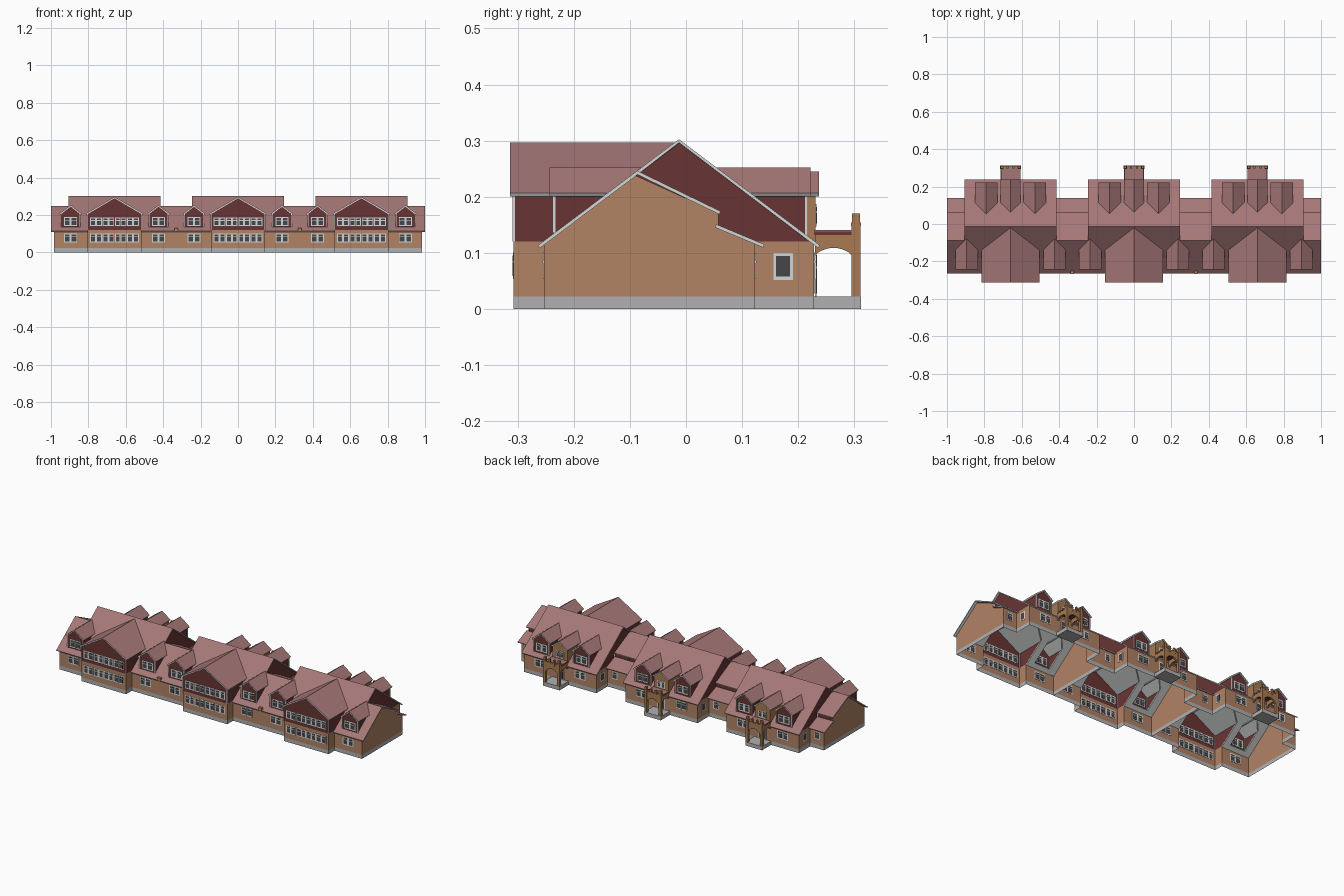
import bpy, bmesh, math

if "Cube" in bpy.data.objects:
    bpy.data.objects.remove(bpy.data.objects["Cube"])

def mat(name, rgb):
    m = bpy.data.materials.new(name)
    m.diffuse_color = [((v / 255 + .055) / 1.055) ** 2.4 for v in rgb] + [1]
    m.use_nodes = True
    m.node_tree.nodes["Principled BSDF"].inputs["Base Color"].default_value = m.diffuse_color
    return m

MATS = [mat("roof_pink", (166, 119, 119)), mat("plinth_grey", (176, 176, 176)),
        mat("trim_white", (212, 214, 214)), mat("maroon_cladding", (104, 52, 52)),
        mat("brick", (177, 130, 100)), mat("glass_dark", (70, 70, 74)),
        mat("porch_brick", (168, 122, 82))]
ROOF, GREY, WHITE, MAROON, BRICK, GLASS, PORCH = range(7)

# main roof planes: ridge height, slope, ridge y, eave distance from ridge
ZR, K, Y0, D = .3025, .752, -.0125, .2515
LOW = .0745                 # distance at which the low side roof leaves the front slope
def zs(d): return ZR - K * d
def dist(z): return (ZR - z) / K

def make(name, polys, cx, roof=0):
    bm = bmesh.new()
    for pts, m in polys:
        clean = [p for i, p in enumerate(pts) if math.dist(p, pts[i - 1]) > 1e-5]
        if len(clean) < 3:
            continue
        f = bm.faces.new([bm.verts.new(p) for p in clean])
        f.material_index = m
        f.normal_update()
        if roof and f.normal.z < 0:
            f.normal_flip()
    if roof:
        bmesh.ops.remove_doubles(bm, verts=bm.verts, dist=1e-4)
    me = bpy.data.meshes.new(name)
    bm.to_mesh(me)
    bm.free()
    for m in MATS:
        me.materials.append(m)
    ob = bpy.data.objects.new(name, me)
    ob.location.x = cx
    bpy.context.collection.objects.link(ob)
    if roof:                # thickness with light underside and fascia
        s = ob.modifiers.new("thickness", 'SOLIDIFY')
        s.thickness, s.offset = roof, -1
        s.material_offset = s.material_offset_rim = WHITE
    return ob

def box(c, size, m):
    (x, y, z), (a, b, h) = c, [v / 2 for v in size]
    lo = [(x - a, y - b), (x + a, y - b), (x + a, y + b), (x - a, y + b)]
    B, T = [(*p, z - h) for p in lo], [(*p, z + h) for p in lo]
    return [(B[::-1], m), (T, m)] + [([B[i], B[(i + 1) % 4], T[(i + 1) % 4], T[i]], m) for i in range(4)]

def window(c, w, h, side=False, bar=True):
    def b(z, w, h, t, m):
        return box((c[0], c[1], z), (t, w, h) if side else (w, t, h), m)
    out = b(c[2], w, h, .003, WHITE) + b(c[2], w - .010, h - .011, .0042, GLASS)
    return out + (b(c[2] + h * .15, w - .004, .003, .005, WHITE) if bar else [])

def pair(x, y, z, w=.035, h=.047):
    return window((x - w * .51, y, z), w, h) + window((x + w * .51, y, z), w, h)

def prism(pts, n, m):       # extrude an outline by vector n
    q = [tuple(a + b for a, b in zip(p, n)) for p in pts]
    return [(pts, m), (q[::-1], m)] + [([pts[i - 1], pts[i], q[i], q[i - 1]], m) for i in range(len(pts))]

def arch(a, b, spring, rise, top):   # outline (u, z) of a panel with arched underside
    N = 10
    arc = [(a + (b - a) * i / N, spring + rise * math.sin(math.pi * i / N) ** .7) for i in range(N + 1)]
    return arc + [(b, top), ((a + b) / 2, top + .0001), (a, top)]

# gabled projections: centre, roof half width, wall half width, ridge z, wall y, roof y, bottom z, wall colour
EZ = .207
WING = (0, .155, .145, .297, -.307, -.314, .12, MAROON)
FRONT = [WING] + [(s * .235, .06, .05, .252, -.235, -.243, None, MAROON) for s in (-1, 1)]
BACK = [(0, .054, .048, .245, .231, .237, .12, PORCH)] + \
       [(s * .13, .06, .05, .252, .215, .222, None, MAROON) for s in (-1, 1)]

def gable_z(g, x): return g[3] - (g[3] - EZ) * abs(x - g[0]) / g[1]

def slope(s, x0, x1, gables):        # main roof plane with openings under the gables
    P = lambda x, d: (x, Y0 + s * d, zs(d))
    brk = {x0, x1} | {g[0] + k * g[2] for g in gables for k in (-1, 0, 1)}
    brk = sorted(brk | ({-.245, .245} if s < 0 else set()))
    out = []
    for a, b in zip(brk, brk[1:]):
        m = (a + b) / 2
        hi = 0 if abs(m) < .245 else LOW
        g = next((g for g in gables if abs(m - g[0]) < g[2]), None)
        if not g:
            out.append(([P(a, hi), P(b, hi), P(b, D), P(a, D)], ROOF))
            continue
        va, vb = [max(dist(gable_z(g, x)), hi + .001) for x in (a, b)]
        out.append(([P(a, hi), P(b, hi), P(b, vb), P(a, va)], ROOF))
        dw = abs(g[4] - Y0)
        if g[6] is None:
            out.append(([P(a, dw), P(b, dw), P(b, D), P(a, D)], ROOF))
    return out

def gable(g, s):                     # roof polygons and wall polygons of one projection
    cx, hw, ww, zr, yw, yr, zb, m = g
    zb = zb or zs(abs(yw - Y0))
    Y = lambda z: Y0 + s * dist(z)
    e = gable_z(g, cx + ww) - .004
    roof, wall = [], []
    for k in (-1, 1):
        roof.append(([(cx, yr, zr), (cx + k * hw, yr, EZ), (cx + k * hw, Y(EZ), EZ), (cx, Y(zr), zr)], ROOF))
        x = cx + k * ww
        wall.append(([(x, yw, zb), (x, yw, e), (x, Y(e), e), (x, Y(zb), zb)], m))
        if m == MAROON:              # white corner boards
            wall += box((x, yw, (zb + e) / 2), (.005, .005, e - zb), WHITE)
    wall.append(([(cx - ww, yw, zb), (cx + ww, yw, zb), (cx + ww, yw, e), (cx, yw, zr - .004), (cx - ww, yw, e)], m))
    return roof, wall

for n, c in enumerate((-.66, 0, .66)):
    xl, xr = (-.34 if n == 0 else -.33), (.34 if n == 2 else .33)      # roof ends
    wl, wr = (-.325 if n == 0 else -.33), (.325 if n == 2 else .33)    # wall ends

    # main roof and low side roofs
    roof = slope(-1, xl, xr, FRONT) + slope(1, -.245, .245, BACK)
    make("main_roof", roof, c, .006)
    low = []
    for a, b in ((xl, -.235), (.235, xr)):
        for (ya, za), (yb, zb) in (((Y0 - LOW, zs(LOW)), (.062, .174)), ((.054, .151), (.14, .115))):
            low.append(([(a, ya, za), (b, ya, za), (b, yb, zb), (a, yb, zb)], ROOF))
    make("low_side_roof", low, c, .006)

    # wing, dormers and entrance gable
    for s, gs in ((-1, FRONT), (1, BACK)):
        for i, g in enumerate(gs):
            r, w = gable(g, s)
            nm = ("front_wing" if s < 0 else "entrance_gable") if i == 0 else "dormer"
            make(nm + "_roof", r, c, .008)
            make(nm + "_walls", w, c)

    # ground floor walls with grey plinth
    path = [(wl, -.253), (-.145, -.253), (-.145, -.307), (.145, -.307), (.145, -.253), (wr, -.253),
            (wr, .123), (.235, .123), (.235, .228), (-.235, .228), (-.235, .123), (wl, .123)]
    walls, plinth = [], []
    for p, q in zip(path, path[1:] + path[:1]):
        for lst, z0, z1, m in ((plinth, 0, .022, GREY), (walls, .022, .12, BRICK)):
            lst.append(([(*p, z0), (*q, z0), (*q, z1), (*p, z1)], m))
    for x in (wl, wr):               # end walls under the low roof
        walls.append(([(x, y, z) for y, z in ((-.253, .12), (.123, .12), (.058, .146), (.058, .171),
                                              (-.09, .238))], BRICK))
    if n < 2:                        # party wall end at the eave
        walls += box((.33, -.259, .121), (.02, .014, .018), BRICK)
    make("ground_walls", walls, c)
    make("plinth", plinth, c)

    # maroon upper gable walls and clerestory strips
    upper = []
    for x, e in ((-.235, wl), (.235, wr)):
        upper.append(([(x, y, z) for y, z in ((-.09, .238), (Y0, .298), (.228, .118), (.123, .118),
                                              (.058, .146), (.058, .171))], MAROON))
        upper.append(([(x, .056, .145), (e, .056, .145), (e, .056, .173), (x, .056, .173)], MAROON))
    make("upper_gable_walls", upper, c)

    # windows
    win = []
    for i in range(4):
        for z in (.077, .163):
            win += pair((i - 1.5) * .066, -.307, z, .031)
    for s in (-1, 1):
        win += pair(s * .235, -.235, .165) + pair(s * .235, -.253, .077)
        win += pair(s * .13, .215, .165) + pair(s * .13, .228, .077)
        win += window((s * .282, .123, .077), .035, .045)
        win += window((s * .235, .173, .076), .035, .048, True, False)
    win += pair(0, .231, .167, .025, .04)
    make("windows", win, c)
    make("entrance_door", window((0, .231, .062), .05, .08), c)

    # back porch: base, pillars, arches, flat roof, parapet
    make("porch_base", box((0, .27, .011), (.108, .084, .022), GREY), c)
    por = []
    for s in (-1, 1):
        por += box((s * .046, .303, .088), (.015, .016, .132), PORCH)
        por += box((s * .046, .303, .151), (.019, .018, .006), PORCH)
        por += box((s * .046, .303, .162), (.014, .014, .016), PORCH)
        por += box((s * .016, .303, .148), (.01, .012, .034), PORCH)
        por += prism([(s * .046 - .005, y, z) for y, z in arch(.23, .296, .095, .014, .132)], (.01, 0, 0), PORCH)
    por += prism([(x, .298, z) for x, z in arch(-.04, .04, .085, .025, .145)], (0, .01, 0), PORCH)
    make("porch_arches", por, c)
    make("porch_roof", box((0, .264, .135), (.104, .07, .007), MAROON), c)
    make("porch_roof_top", box((0, .264, .1395), (.104, .07, .002), ROOF), c)
